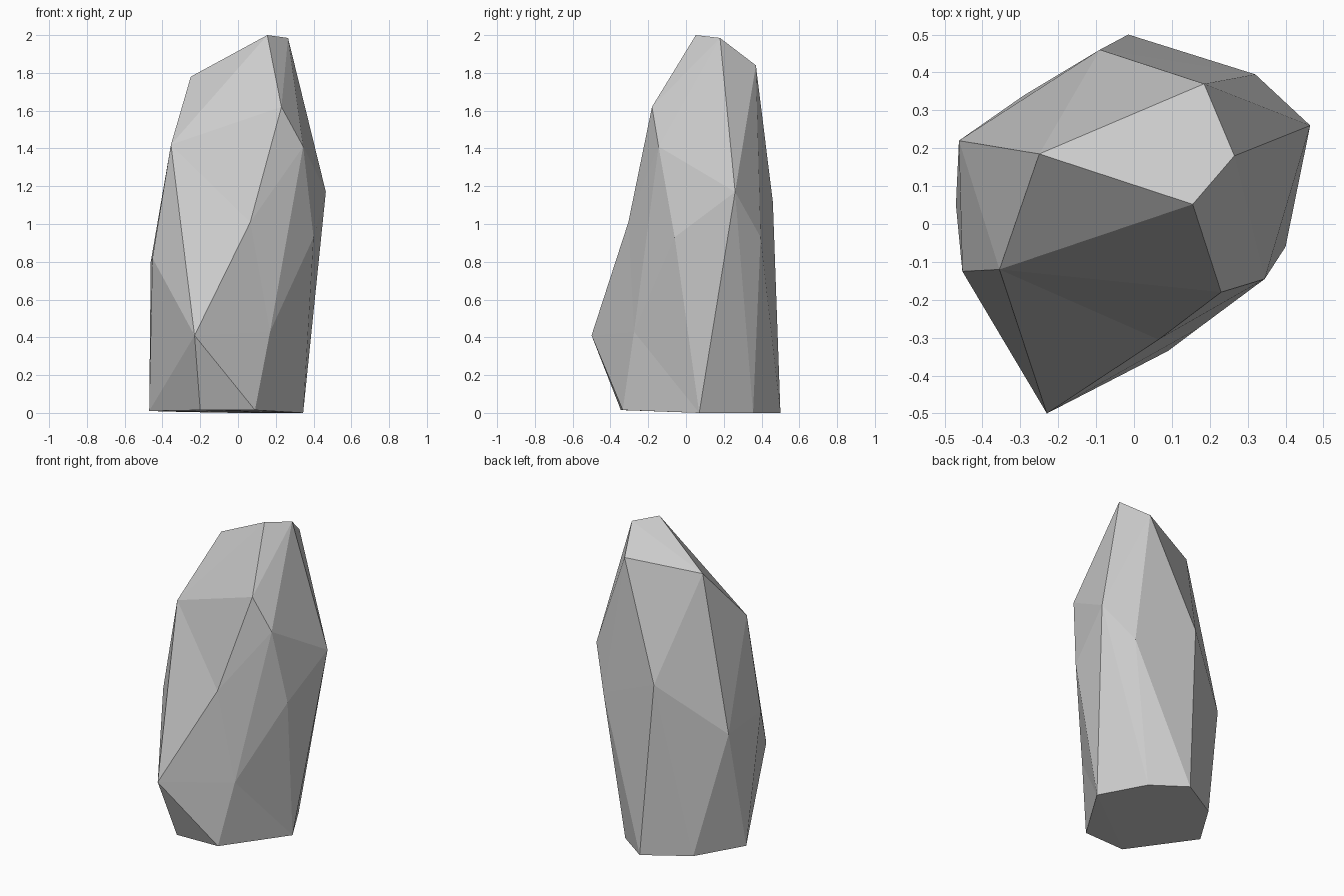
import bpy
import bmesh
from mathutils import Vector

# Corner points of the rock, grouped from the base to the peak
base = [(0.345, 0.07, 0), (0.19, 0.355, 0), (-0.015, 0.5, 0), (-0.29, 0.34, 0.005),
        (-0.47, 0.05, 0.01), (-0.2, -0.345, 0.015), (0.09, -0.335, 0.015)]
middle = [(-0.23, -0.5, 0.41), (-0.453, -0.125, 0.82), (-0.462, 0.22, 0.80),
          (-0.09, 0.46, 1.115), (0.32, 0.395, 0.93), (0.465, 0.26, 1.17), (0.40, -0.06, 0.93)]
crown = [(-0.355, -0.12, 1.42), (0.345, -0.145, 1.41), (0.23, -0.18, 1.62),
         (-0.25, 0.185, 1.78), (0.185, 0.37, 1.84), (0.265, 0.18, 1.985), (0.155, 0.052, 2.0)]
# Front ridge points that sit in a shallow dent, with the amount to push them in
dented = [((0.065, -0.305, 1.01), (0.005, -0.055, 0)),
          ((0.17, -0.275, 0.43), (0.02, -0.025, 0))]

# Wrap the points in a faceted skin, then push the dents back in
bm = bmesh.new()
for p in base + middle + crown:
    bm.verts.new(p)
pushed = [(bm.verts.new(Vector(p) + Vector(o)), p) for p, o in dented]
bmesh.ops.convex_hull(bm, input=bm.verts[:])
for v, p in pushed:
    v.co = p
bmesh.ops.delete(bm, geom=[v for v in bm.verts if not v.link_faces], context='VERTS')
bmesh.ops.recalc_face_normals(bm, faces=bm.faces[:])

mesh = bpy.data.meshes.new("tall_rock")
bm.to_mesh(mesh)
bm.free()
rock = bpy.data.objects.new("tall_rock", mesh)
bpy.context.collection.objects.link(rock)
